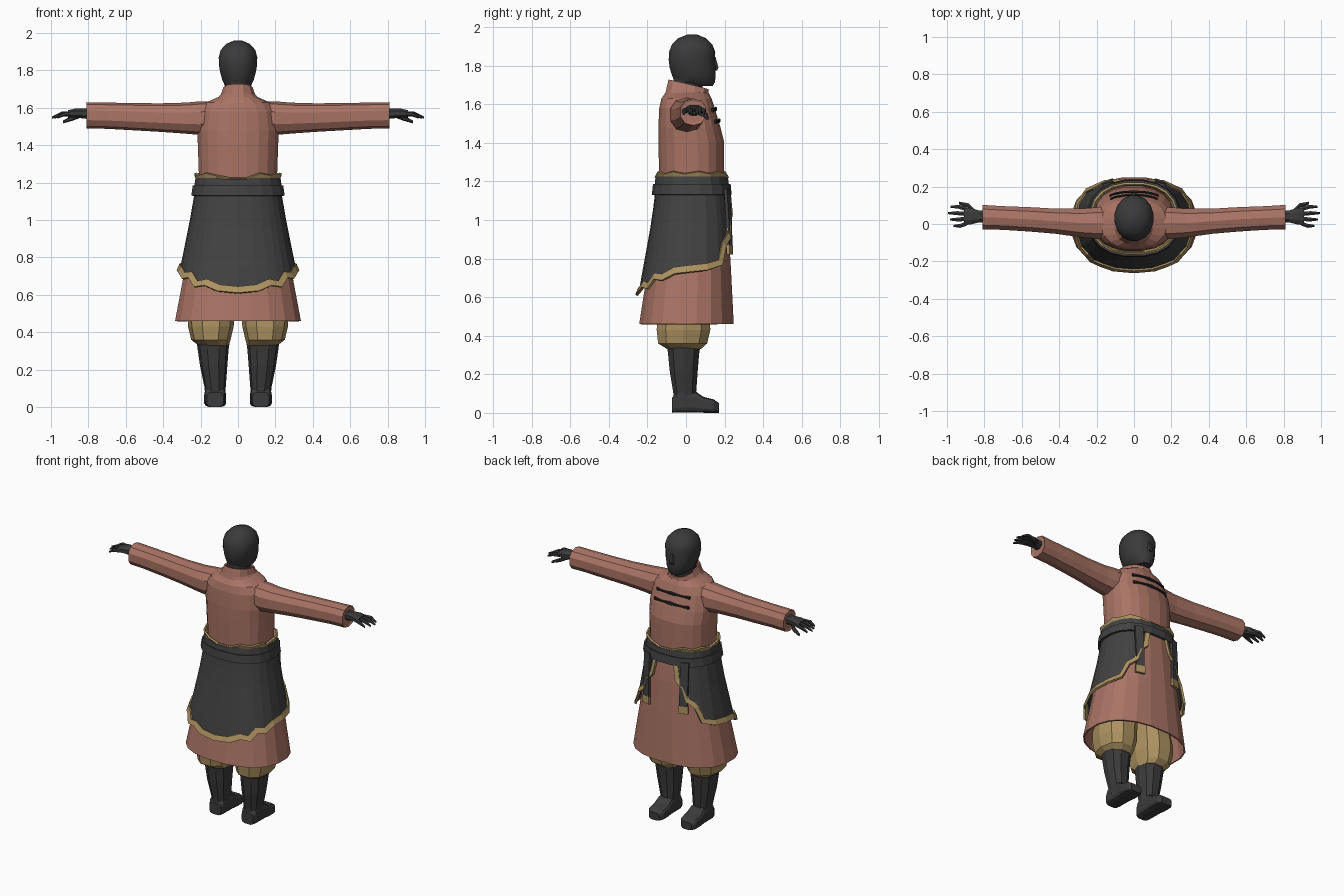
import bpy
from math import sin, cos, pi, radians, copysign
from mathutils import Vector

if "Cube" in bpy.data.objects:
    bpy.data.objects.remove(bpy.data.objects["Cube"])


def material(name, rgb):
    m = bpy.data.materials.new(name)
    m.use_nodes = True
    m.diffuse_color = (*rgb, 1)
    b = m.node_tree.nodes["Principled BSDF"]
    b.inputs["Base Color"].default_value = (*rgb, 1)
    b.inputs["Roughness"].default_value = 0.9
    return m


RED = material("brick red cloth", (0.40, 0.175, 0.13))
GOLD = material("ochre cloth", (0.42, 0.29, 0.12))
DARK = material("charcoal cloth", (0.054, 0.054, 0.055))
SKIN = material("dark grey hood and leather", (0.043, 0.043, 0.045))
BLACK = material("black cord", (0.016, 0.016, 0.017))


def loft(name, rings, mat, closed=True, caps=True, thick=0, smooth=False):
    """Skin a list of equal-length point rings."""
    n = len(rings[0])
    faces = []
    for r in range(len(rings) - 1):
        for i in range(n if closed else n - 1):
            j = (i + 1) % n
            faces.append((r * n + i, r * n + j, (r + 1) * n + j, (r + 1) * n + i))
    if caps and closed:
        faces += [tuple(range(n)), tuple(range((len(rings) - 1) * n, len(rings) * n))]
    me = bpy.data.meshes.new(name)
    me.from_pydata([tuple(p) for ring in rings for p in ring], [], faces)
    me.materials.append(mat)
    ob = bpy.data.objects.new(name, me)
    bpy.context.collection.objects.link(ob)
    bpy.context.view_layer.objects.active = ob
    bpy.ops.object.select_all(action="DESELECT")
    ob.select_set(True)
    bpy.ops.object.mode_set(mode="EDIT")
    bpy.ops.mesh.select_all(action="SELECT")
    bpy.ops.mesh.normals_make_consistent(inside=False)
    bpy.ops.object.mode_set(mode="OBJECT")
    if thick:
        mod = ob.modifiers.new("thickness", "SOLIDIFY")
        mod.thickness, mod.offset = thick, 0
    if smooth:
        bpy.ops.object.shade_smooth_by_angle(angle=radians(30))
    return ob


def oval(z, cx, hx, y0, y1, n=12, p=0.85, tilt=0):
    """Horizontal rounded ring between y0 and y1."""
    pts = []
    for i in range(n):
        a = 2 * pi * (i + 0.5) / n
        s, c = sin(a), cos(a)
        y = (y0 + y1) / 2 - (y1 - y0) / 2 * copysign(abs(c) ** p, c)
        pts.append(Vector((cx + hx * copysign(abs(s) ** p, s), y, z + tilt * y)))
    return pts


def limb(name, stations, mat, n=10, axis="x", p=0.85):
    """Tube along x or y; station = (along, across, z, half across, half height)."""
    rings = []
    for u, v, z, rv, rz in stations:
        ring = []
        for i in range(n):
            a = 2 * pi * (i + 0.5) / n
            c, s = cos(a), sin(a)
            w = v + rv * copysign(abs(c) ** p, c)
            h = z + rz * copysign(abs(s) ** p, s)
            ring.append((u, w, h) if axis == "x" else (w, u, h))
        rings.append(ring)
    return loft(name, rings, mat)


# Body profile shared by robe, apron and belt: z, half width, back y, front y
PROFILE = [(0.46, 0.335, -0.24, 0.245), (0.75, 0.28, -0.195, 0.23),
           (1.0, 0.235, -0.155, 0.215), (1.2, 0.205, -0.135, 0.195),
           (1.4, 0.212, -0.14, 0.195), (1.48, 0.215, -0.14, 0.175),
           (1.58, 0.2, -0.135, 0.145), (1.625, 0.17, -0.125, 0.13),
           (1.655, 0.1, -0.105, 0.115)]


def body(deg, z, off=0.0):
    """Point on the body at an angle measured from the middle of the back."""
    z = max(z, PROFILE[0][0])
    for lo, hi in zip(PROFILE, PROFILE[1:]):
        if z <= hi[0]:
            break
    t = (z - lo[0]) / (hi[0] - lo[0])
    hx, y0, y1 = (l + (h - l) * t for l, h in zip(lo[1:], hi[1:]))
    s, c = sin(radians(deg)), cos(radians(deg))
    x = (hx + off) * copysign(abs(s) ** 0.85, s)
    y = (y0 + y1) / 2 - ((y1 - y0) / 2 + off) * copysign(abs(c) ** 0.85, c)
    return Vector((x, y, z))


AROUND = [i * 18 + 9 for i in range(20)]


def band(name, rows, mat, thick):
    return loft(name, [[body(a, z, o) for a in AROUND] for z, o in rows],
                mat, caps=False, thick=thick)


# Robe, collar and neck
band("robe", [(row[0], 0) for row in PROFILE], RED, 0.01)
loft("collar", [oval(1.63, 0, 0.125, -0.11, 0.12), oval(1.665, 0, 0.09, -0.1, 0.115, tilt=-0.1),
                oval(1.705, 0, 0.074, -0.088, 0.115, tilt=-0.25)], RED, caps=False, thick=0.012)
loft("neck", [oval(1.62, 0, 0.06, -0.065, 0.085), oval(1.74, 0, 0.062, -0.068, 0.09)], SKIN)

# Waist sash, belt and ochre edging above it
band("sash", [(1.165, 0.022), (1.225, 0.018)], DARK, 0.012)
band("belt", [(1.13, 0.03), (1.185, 0.03)], DARK, 0.014)
crest = [1.225 if i % 10 in (0, 9) else 1.24 + 0.012 * (i % 2) for i in range(20)]
loft("waist_trim", [[body(a, 1.215, 0.014) for a in AROUND],
                    [body(a, z, 0.024) for a, z in zip(AROUND, crest)]],
     GOLD, caps=False, thick=0.012)

# Apron wrapping the back and sides, open at the front: angle, hem height
HALF_HEM = [(0, 0.635), (14, 0.645), (27, 0.675), (38, 0.665), (48, 0.715), (60, 0.71),
            (75, 0.745), (90, 0.755), (108, 0.765), (126, 0.785), (134, 0.88),
            (146, 0.92), (150, 1.0), (160, 1.04), (163, 1.14)]
HEM = [(-a, z) for a, z in HALF_HEM[:0:-1]] + HALF_HEM


def flare(z):
    return 0.014 + 0.022 * max(0, 1.15 - z)


rows = []
for k in range(6):
    ring = []
    for a, hem in HEM:
        z = hem + (1.17 - hem) * k / 5
        ring.append(body(a, z, flare(z)))
    rows.append(ring)
loft("apron", rows, DARK, closed=False, thick=0.01)

# Ochre ribbon following the apron hem
inner, outer = [], []
for i, (a, z) in enumerate(HEM):
    a0, z0 = HEM[max(i - 1, 0)]
    a1, z1 = HEM[min(i + 1, len(HEM) - 1)]
    scale = 0.0048
    t = Vector(((a1 - a0) * scale, z1 - z0)).normalized()
    for line, w, o in ((inner, 0.008, 0.007), (outer, -0.026, 0.014)):
        zz = z + t.x * w
        line.append(body(a - t.y * w / scale, zz, flare(zz) + o))
loft("apron_trim", [inner, outer], GOLD, closed=False, thick=0.014)

# Head with a tapered chin
HEAD = [(1.695, 0.045, 0.0, 0.14), (1.715, 0.07, -0.06, 0.152), (1.75, 0.086, -0.075, 0.156),
        (1.79, 0.097, -0.087, 0.156), (1.83, 0.104, -0.092, 0.15), (1.87, 0.105, -0.09, 0.154),
        (1.91, 0.094, -0.075, 0.138), (1.942, 0.064, -0.042, 0.105), (1.96, 0.022, 0.005, 0.06)]
loft("head", [oval(z, 0, hx, y0, y1, 16, 0.95) for z, hx, y0, y1 in HEAD], SKIN, smooth=True)
loft("nose", [oval(1.775, 0, 0.02, 0.13, 0.164, 6), oval(1.79, 0, 0.02, 0.13, 0.17, 6),
              oval(1.845, 0, 0.01, 0.13, 0.155, 6)], SKIN)

# Two corded fastenings across the chest
for k, z in enumerate((1.575, 1.515)):
    cord = []
    for i in range(7):
        a = 180 + (i - 3) * 11
        p = body(a, z - 0.006 * abs(i - 3) / 3, 0.008)
        cord.append((p.x, p.y, p.z, 0.007, 0.012 if i in (0, 3, 6) else 0.008))
    limb("chest_fastening_%d" % (k + 1), cord, BLACK, n=6)

for side, s in (("left", 1), ("right", -1)):
    # Sleeve
    limb(side + "_sleeve", [(s * x, y, z, ry, rz) for x, y, z, ry, rz in (
        (0.1, 0.005, 1.56, 0.09, 0.075), (0.2, 0.005, 1.545, 0.088, 0.09),
        (0.28, 0.005, 1.545, 0.08, 0.083), (0.42, 0.015, 1.548, 0.07, 0.076),
        (0.56, 0.025, 1.553, 0.068, 0.073), (0.7, 0.032, 1.558, 0.066, 0.07),
        (0.81, 0.037, 1.56, 0.068, 0.07), (0.805, 0.037, 1.56, 0.056, 0.057))], RED)
    # Hand: wrist and palm, four fingers and a thumb
    limb(side + "_palm", [(s * x, y, z, ry, rz) for x, y, z, ry, rz in (
        (0.78, 0.037, 1.568, 0.035, 0.032), (0.83, 0.04, 1.57, 0.034, 0.028),
        (0.87, 0.042, 1.572, 0.047, 0.026), (0.91, 0.04, 1.568, 0.05, 0.02))], SKIN, n=8)
    for f, tip in enumerate((0.965, 0.985, 0.995, 0.98)):
        y = 0.002 + f * 0.026
        fan = y + (f - 1.5) * 0.008
        limb("%s_finger_%d" % (side, f + 1), [
            (s * 0.895, y, 1.569, 0.013, 0.014), (s * (tip + 0.895) / 2, fan, 1.567, 0.012, 0.012),
            (s * tip, fan, 1.548, 0.006, 0.006)], SKIN, n=6)
    limb(side + "_thumb", [(s * 0.845, 0.06, 1.562, 0.014, 0.016),
                           (s * 0.885, 0.098, 1.545, 0.015, 0.014),
                           (s * 0.935, 0.112, 1.525, 0.008, 0.008)], SKIN, n=6)

    # Baggy trouser leg and boot shaft
    loft(side + "_trouser_leg", [oval(z, s * cx, hx, y0, y1, 10) for z, cx, hx, y0, y1 in (
        (0.33, 0.13, 0.082, -0.1, 0.08), (0.36, 0.145, 0.105, -0.15, 0.115),
        (0.43, 0.145, 0.122, -0.158, 0.132), (0.5, 0.145, 0.125, -0.155, 0.13),
        (0.64, 0.12, 0.11, -0.12, 0.12))], GOLD)
    loft(side + "_boot_shaft", [oval(z, s * cx, hx, y0, y1, 10) for z, cx, hx, y0, y1 in (
        (0.05, 0.122, 0.055, -0.07, 0.055), (0.1, 0.122, 0.056, -0.068, 0.055),
        (0.22, 0.13, 0.073, -0.088, 0.064), (0.31, 0.133, 0.083, -0.097, 0.072),
        (0.345, 0.133, 0.088, -0.102, 0.078))], SKIN)
    # Foot, widening forward to a blunt toe
    limb(side + "_foot", [(y, s * 0.122, h, w, h) for y, h, w in (
        (-0.072, 0.04, 0.044), (-0.05, 0.054, 0.054), (0.05, 0.056, 0.056),
        (0.09, 0.042, 0.06), (0.145, 0.035, 0.058), (0.17, 0.026, 0.04))],
        SKIN, n=12, axis="y", p=0.5)

    # Hanging belt tail with an ochre tip
    for part, levels, mat in (("belt_tail", ((1.16, 0.222), (1.0, 0.232), (0.86, 0.236)), DARK),
                              ("belt_tail_tip", ((0.87, 0.237), (0.82, 0.238)), GOLD)):
        w = 0.026 if mat is DARK else 0.03
        loft(side + "_" + part, [[(s * (0.14 + x), y - 0.01 + 0.5 * (-x) * 0.6, z) for x in (-w, w)]
                                 for z, y in levels], mat, closed=False, thick=0.016)
